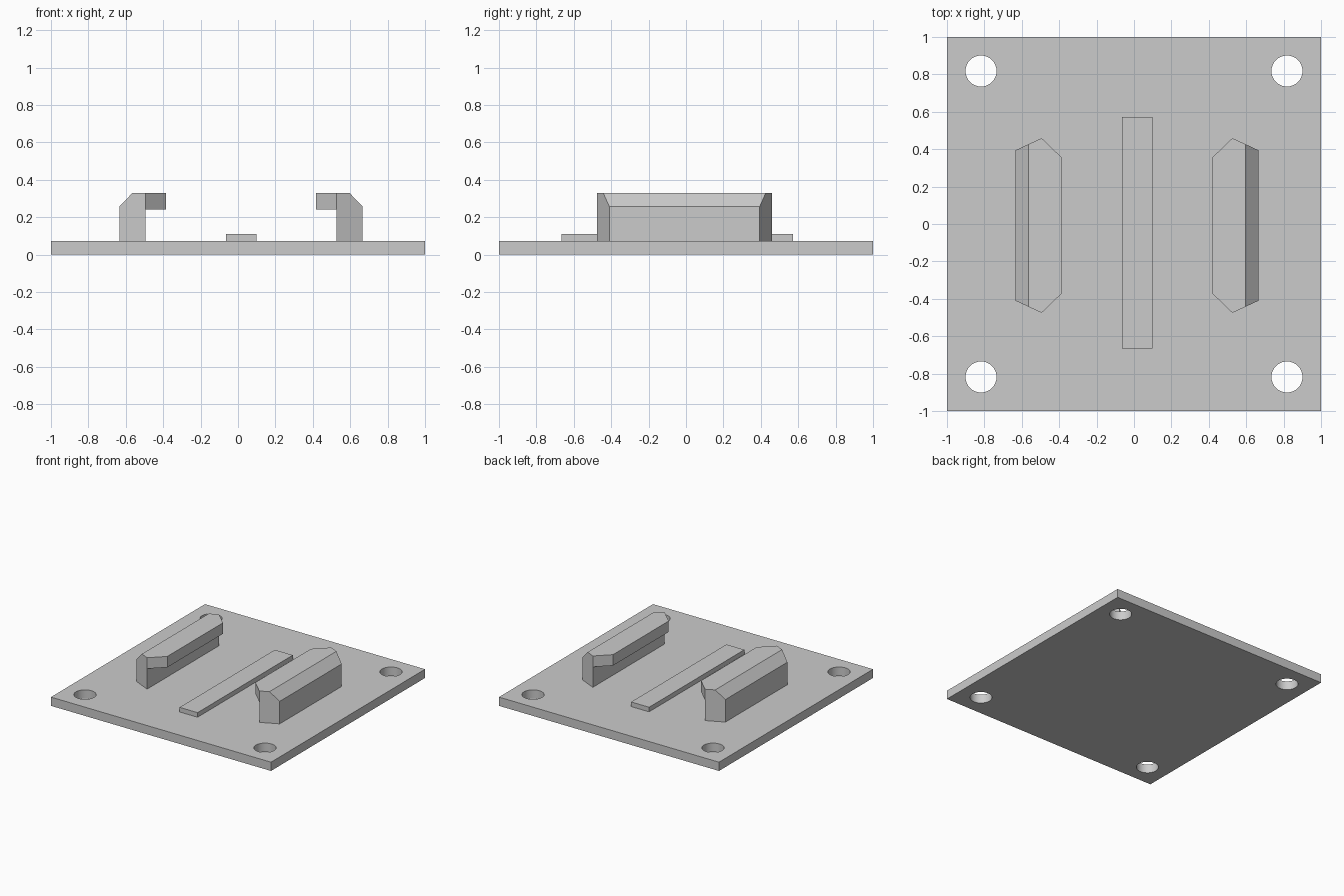
import bpy, bmesh
from math import radians

cube = bpy.data.objects.get("Cube")
if cube:
    bpy.data.objects.remove(cube, do_unlink=True)

grey = bpy.data.materials.new("plain_grey")
grey.use_nodes = True
colour = (0.6, 0.6, 0.6, 1)
grey.diffuse_color = colour
grey.node_tree.nodes["Principled BSDF"].inputs["Base Color"].default_value = colour

PLATE_TOP = 0.072
MID_X = 0.016


def finish(name, bm):
    bmesh.ops.recalc_face_normals(bm, faces=bm.faces)
    mesh = bpy.data.meshes.new(name)
    bm.to_mesh(mesh)
    bm.free()
    mesh.materials.append(grey)
    obj = bpy.data.objects.new(name, mesh)
    bpy.context.collection.objects.link(obj)
    return obj


def box(name, low, high):
    bm = bmesh.new()
    bmesh.ops.create_cube(bm, size=1)
    for v in bm.verts:
        v.co = [a if c < 0 else b for a, b, c in zip(low, high, v.co)]
    return finish(name, bm)


# Base plate with four corner holes
plate = box("base_plate", (-1, -1, 0), (1, 1, PLATE_TOP))
bm = bmesh.new()
for x in (-0.818, 0.818):
    for y in (-0.818, 0.818):
        ring = bmesh.ops.create_cone(bm, cap_ends=True, segments=48, radius1=0.083,
                                     radius2=0.083, depth=0.5)
        bmesh.ops.translate(bm, verts=ring["verts"], vec=(x, y, 0))
cutter = finish("hole_cutter", bm)
cutter.hide_render = True
cut = plate.modifiers.new("corner_holes", "BOOLEAN")
cut.object = cutter
cut.operation = "DIFFERENCE"
cut.solver = "EXACT"
bpy.context.view_layer.objects.active = plate
plate.select_set(True)
bpy.ops.object.modifier_apply(modifier=cut.name)
bpy.data.objects.remove(cutter, do_unlink=True)
bpy.ops.object.shade_smooth_by_angle(angle=radians(30))

# Raised strip along the middle
box("centre_strip", (-0.065, -0.665, PLATE_TOP), (0.098, 0.572, 0.11))

# Hooked rails: cross-section as (distance from middle, height, half length)
SECTION = [(0.51, PLATE_TOP, 0.467), (0.65, PLATE_TOP, 0.402), (0.65, 0.257, 0.402),
           (0.58, 0.33, 0.4345), (0.51, 0.33, 0.467), (0.40, 0.33, 0.361),
           (0.40, 0.24, 0.361), (0.51, 0.24, 0.467)]


def hooked_rail(name, side):
    bm = bmesh.new()
    ends = [[bm.verts.new((MID_X + side * d, end * half - 0.008, z))
             for d, z, half in SECTION] for end in (-1, 1)]
    n = len(SECTION)
    for i in range(n):
        j = (i + 1) % n
        bm.faces.new((ends[0][i], ends[0][j], ends[1][j], ends[1][i]))
    for verts in ends:
        bm.faces.new([verts[i] for i in (0, 1, 2, 3, 4, 7)])
        bm.faces.new(verts[4:])
    return finish(name, bm)


hooked_rail("left_rail", 1)
hooked_rail("right_rail", -1)
